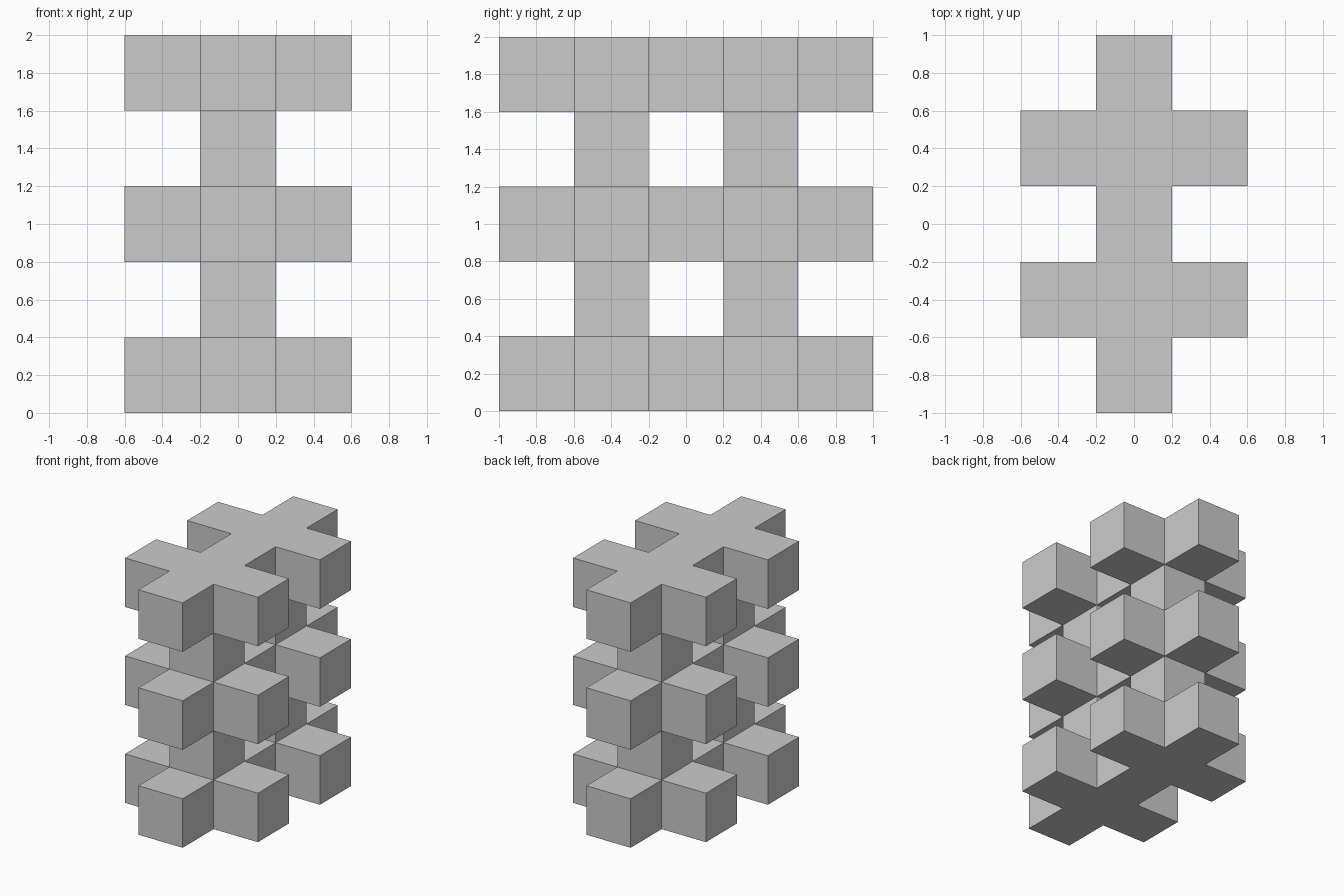
import bpy, bmesh
from mathutils import Vector

if "Cube" in bpy.data.objects:
    bpy.data.objects.remove(bpy.data.objects["Cube"])

CELL = 0.4

# Filled cells: three double-cross plates joined by pairs of pillars
cells = set()
for level in (0, 2, 4):
    cells |= {(0, y, level) for y in range(-2, 3)}
    cells |= {(x, y, level) for x in (-1, 1) for y in (-1, 1)}
for level in (1, 3):
    cells |= {(0, y, level) for y in (-1, 1)}

# One closed skin: a face wherever a filled cell meets an empty one
bm = bmesh.new()
for cell in cells:
    centre = Vector(cell) + Vector((0, 0, 0.5))
    for axis in range(3):
        for sign in (-1, 1):
            n = Vector((0, 0, 0))
            n[axis] = sign
            if tuple(int(c) for c in Vector(cell) + n) in cells:
                continue
            u = Vector((0, 0, 0))
            u[(axis + 1) % 3] = 1
            v = n.cross(u)
            corners = [n - u - v, n + u - v, n + u + v, n - u + v]
            bm.faces.new([bm.verts.new((centre + c / 2) * CELL) for c in corners])
bmesh.ops.remove_doubles(bm, verts=bm.verts, dist=0.001)

# Merge coplanar cell faces into clean flat faces
bmesh.ops.dissolve_limit(bm, angle_limit=0.01, verts=bm.verts, edges=bm.edges)

mesh = bpy.data.meshes.new("stacked_cross_block")
bm.to_mesh(mesh)
bm.free()
bpy.context.collection.objects.link(bpy.data.objects.new("stacked_cross_block", mesh))
